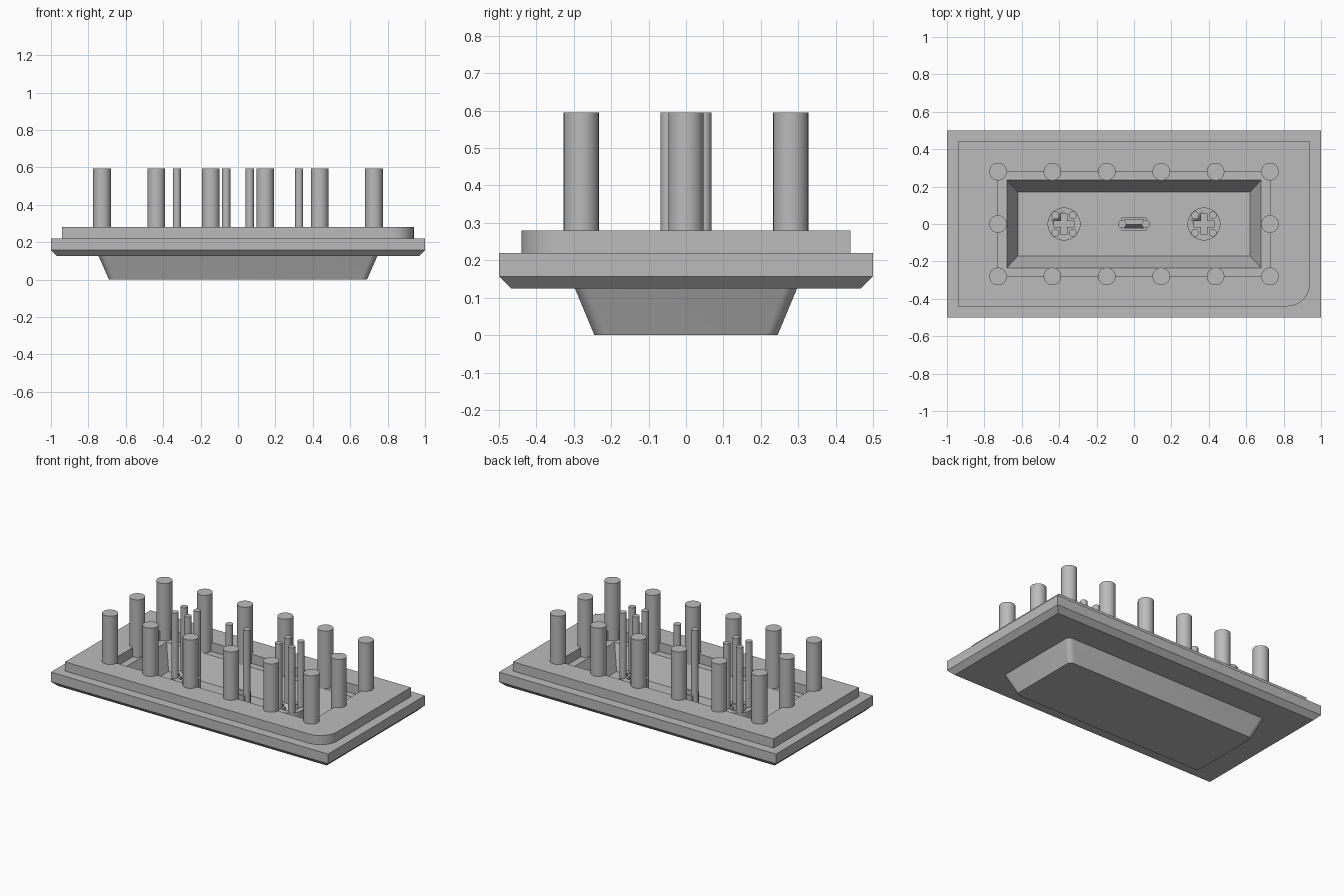
import bpy, bmesh, math

cube = bpy.data.objects.get("Cube")
if cube:
    bpy.data.objects.remove(cube, do_unlink=True)

grey = bpy.data.materials.new("plain grey")
grey.use_nodes = True
GREY = (0.5, 0.5, 0.5, 1)
grey.diffuse_color = GREY
grey.node_tree.nodes["Principled BSDF"].inputs["Base Color"].default_value = GREY

TOP, DECK, RIM, FLOOR = 0.595, 0.28, 0.22, 0.07


def finish(bm, name, smooth=True):
    bmesh.ops.remove_doubles(bm, verts=bm.verts, dist=1e-5)
    bmesh.ops.recalc_face_normals(bm, faces=bm.faces)
    mesh = bpy.data.meshes.new(name)
    bm.to_mesh(mesh)
    bm.free()
    obj = bpy.data.objects.new(name, mesh)
    bpy.context.collection.objects.link(obj)
    mesh.materials.append(grey)
    if smooth:
        bpy.ops.object.select_all(action='DESELECT')
        obj.select_set(True)
        bpy.context.view_layer.objects.active = obj
        bpy.ops.object.shade_smooth_by_angle(angle=math.radians(35))
    return obj


def rounded_rect(hx, hy, radii, segs=8):
    """Corners run counterclockwise from back left (+x, +y)."""
    pts = []
    for i, (sx, sy) in enumerate([(1, 1), (-1, 1), (-1, -1), (1, -1)]):
        r = radii[i]
        for k in range(segs + 1):
            a = math.pi / 2 * (i + k / segs)
            pts.append((sx * (hx - r) + r * math.cos(a), sy * (hy - r) + r * math.sin(a)))
    return pts


def loft(name, sections, cap_start=False, cap_end=False):
    """Skin a stack of outlines, each given as (points, z)."""
    bm = bmesh.new()
    loops = [[bm.verts.new((x, y, z)) for x, y in pts] for pts, z in sections]
    for a, b in zip(loops, loops[1:]):
        for i in range(len(a)):
            j = (i + 1) % len(a)
            bm.faces.new((a[i], a[j], b[j], b[i]))
    if cap_start:
        bm.faces.new(loops[0])
    if cap_end:
        bm.faces.new(loops[-1])
    return finish(bm, name)


def prism(name, pts, z0, z1):
    return loft(name, [(pts, z0), (pts, z1)], True, True)


def circle(x, y, r, n):
    return [(x + r * math.cos(2 * math.pi * k / n), y + r * math.sin(2 * math.pi * k / n))
            for k in range(n)]


def rect(hx, hy, x=0, y=0):
    return [(x + hx, y + hy), (x - hx, y + hy), (x - hx, y - hy), (x + hx, y - hy)]


# Base plate with chamfered underside and recessed dish
loft("base_tray", [
    (rect(0.70, 0.25), 0.125), (rect(0.968, 0.468), 0.125), (rect(1, 0.5), 0.157),
    (rect(1, 0.5), RIM), (rect(0.68, 0.235), RIM), (rect(0.62, 0.17), FLOOR)],
    cap_end=True)

# Tapered tub under the plate
loft("lower_tub", [
    (rounded_rect(0.69, 0.245, [0.03] * 4), 0),
    (rounded_rect(0.745, 0.297, [0.035] * 4), 0.125)], cap_start=True)

# Raised frame with one rounded corner
outer = rounded_rect(0.94, 0.44, [0, 0, 0, 0.12])
inner = rounded_rect(0.727, 0.28, [0] * 4)
loft("raised_frame", [(outer, RIM), (outer, DECK), (inner, DECK), (inner, RIM)])

# Pillars around the opening
spots = [(-0.727 + 0.2908 * i, s * 0.28) for i in range(6) for s in (-1, 1)]
spots += [(-0.727, 0), (0.727, 0)]
for x, y in spots:
    prism("pillar", circle(x, y, 0.047, 32), RIM - 0.01, TOP)

# Round sockets with a cross slot and four thin posts
for side in (-1, 1):
    cx = side * 0.374
    socket = prism("cross_socket", circle(cx, 0, 0.088, 40), FLOOR - 0.01, 0.17)
    a, b = 0.055, 0.017
    plus = [(a, b), (b, b), (b, a), (-b, a), (-b, b), (-a, b),
            (-a, -b), (-b, -b), (-b, -a), (b, -a), (b, -b), (a, -b)]
    cutter = prism("slot_cutter", [(cx + x, y) for x, y in plus], FLOOR, 0.3)
    cutter.hide_render = True
    cutter.hide_set(True)
    cutter.display_type = 'WIRE'
    cut = socket.modifiers.new("slot", 'BOOLEAN')
    cut.operation = 'DIFFERENCE'
    cut.solver = 'EXACT'
    cut.object = cutter
    for sx in (-1, 1):
        for sy in (-1, 1):
            prism("socket_post", circle(cx + sx * 0.047, sy * 0.047, 0.021, 20), FLOOR, TOP)

# Central clip: two walls, a sloped bridge and two thin posts
for s in (-1, 1):
    prism("clip_wall", rect(0.067, 0.007, 0, s * 0.029), FLOOR - 0.01, 0.17)
    prism("clip_post", circle(s * 0.063, 0, 0.022, 20), FLOOR - 0.01, TOP)
loft("clip_bridge", [(rect(0.05, 0.022), FLOOR), (rect(0.05, 0.012, 0, 0.01), 0.12)],
     cap_end=True)
